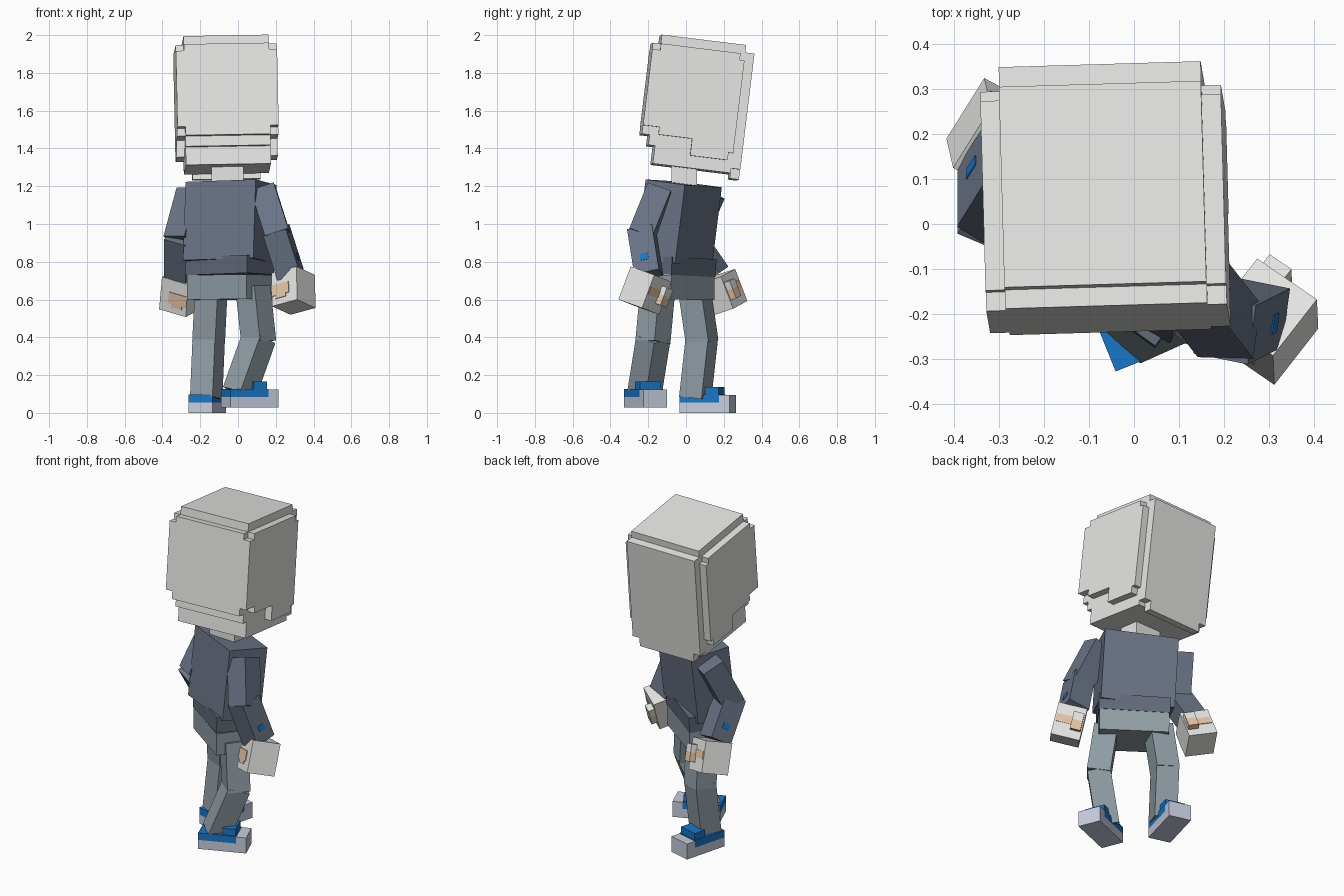
import bpy, bmesh, math
from mathutils import Matrix, Vector

if "Cube" in bpy.data.objects:
    bpy.data.objects.remove(bpy.data.objects["Cube"])


def material(name, r, g, b):
    m = bpy.data.materials.new(name)
    lin = [((c / 255 + 0.055) / 1.055) ** 2.4 for c in (r, g, b)]
    m.diffuse_color = (*lin, 1)
    m.use_nodes = True
    m.node_tree.nodes["Principled BSDF"].inputs["Base Color"].default_value = m.diffuse_color
    return m


LIGHT = material("pale_grey", 230, 230, 228)
SLATE = material("slate_jacket", 106, 116, 134)
HEM = material("dark_slate_hem", 97, 104, 119)
TEAL = material("grey_trousers", 144, 157, 165)
SOLE = material("cool_grey_sole", 198, 205, 221)
BLUE = material("bright_blue", 26, 118, 198)
PEACH = material("peach", 230, 198, 168)


def boxes(name, frame, parts, mat):
    """One object made of boxes given as (x0, x1, y0, y1, z0, z1) in a local frame."""
    bm = bmesh.new()
    for x0, x1, y0, y1, z0, z1 in parts:
        x0, x1 = sorted((x0, x1))
        m = Matrix.Translation(((x0 + x1) / 2, (y0 + y1) / 2, (z0 + z1) / 2))
        m = m @ Matrix.Diagonal((x1 - x0, y1 - y0, z1 - z0, 1))
        bmesh.ops.create_cube(bm, size=1, matrix=frame @ m)
    mesh = bpy.data.meshes.new(name)
    bm.to_mesh(mesh)
    bm.free()
    mesh.materials.append(mat)
    ob = bpy.data.objects.new(name, mesh)
    bpy.context.collection.objects.link(ob)
    return ob


def limb(name, bottom, top, w, d, yaw, mat, extra=0.0):
    """Box running from bottom to top; returns its frame (origin at middle)."""
    a, b = Vector(bottom), Vector(top)
    z = (b - a).normalized()
    x = Vector((math.cos(math.radians(yaw)), math.sin(math.radians(yaw)), 0))
    x = (x - z * x.dot(z)).normalized()
    y = z.cross(x)
    frame = Matrix.Translation((a + b) / 2) @ Matrix((x, y, z)).transposed().to_4x4()
    h = (b - a).length / 2 + extra
    boxes(name, frame, [(-w / 2, w / 2, -d / 2, d / 2, -h, h)], mat)
    return frame


# Head: core with raised slabs on each side, tilted
rad = math.radians
head = (Matrix.Translation((-0.065, 0.06, 1.735)) @ Matrix.Rotation(rad(1.7), 4, 'Z')
        @ Matrix.Rotation(rad(-1), 4, 'Y') @ Matrix.Rotation(rad(-7), 4, 'X'))
C, O = 0.225, 0.268
boxes("head_core", head, [(-C, C, -C, C, -0.35, 0.238), (-C, C, -0.19, C, -0.445, -0.35)], LIGHT)
boxes("head_front_slab", head, [(-C, C, -0.267, -C, -0.296, 0.19),
                                (-O, -C, -0.267, -C, -0.25, 0.155),
                                (C, O, -0.267, -C, -0.25, 0.155)], LIGHT)
boxes("head_back_slab", head, [(-C, C, C, 0.274, -0.42, 0.198),
                               (-0.18, 0.18, C, 0.274, -0.473, -0.42)], LIGHT)
for side, s in (("left", -1), ("right", 1)):
    boxes("head_side_slab_" + side, head, [(s * C, s * O, -C, 0.2, -0.25, 0.19),
                                           (s * C, s * O, 0.2, C, -0.34, 0.155),
                                           (s * C, s * O, -0.18, 0.0, -0.29, -0.25),
                                           (s * C, s * O, 0.0, 0.2, -0.38, -0.25)], LIGHT)

# Neck and trunk
limb("neck", (-0.055, -0.01, 1.18), (-0.055, -0.01, 1.34), 0.17, 0.135, 0, LIGHT)
limb("torso", (-0.05, -0.064, 0.80), (-0.037, -0.012, 1.215), 0.42, 0.237, -28, SLATE)
limb("jacket_hem", (-0.043, -0.06, 0.73), (-0.043, -0.055, 0.825), 0.40, 0.245, -36, HEM)
limb("hips", (-0.043, -0.062, 0.60), (-0.043, -0.06, 0.73), 0.39, 0.24, -36, TEAL)

# Legs: hip, knee, ankle
for side, hip, knee, ankle, yaw in (
        ("left", (-0.142, 0.045, 0.65), (-0.155, 0.083, 0.39), (-0.168, 0.05, 0.09), -24),
        ("right", (0.08, -0.15, 0.65), (0.108, -0.174, 0.39), (0.01, -0.218, 0.115), -40)):
    limb("thigh_" + side, knee, hip, 0.132, 0.132, yaw, TEAL, 0.015)
    limb("shin_" + side, ankle, knee, 0.13, 0.13, yaw, TEAL, 0.01)

# Shoes: toe along local +y
L, W = 0.137, 0.067
for side, loc, yaw in (("left", (-0.163, 0.115, 0), -15), ("right", (0.061, -0.215, 0.028), -68)):
    f = Matrix.Translation(loc) @ Matrix.Rotation(rad(yaw), 4, 'Z')
    boxes("sole_" + side, f, [(-W, W, -L, L, 0, 0.055), (-W, W, 0.08, L, 0.055, 0.095)], SOLE)
    boxes("shoe_upper_" + side, f, [(-W, W, -L, 0.08, 0.055, 0.098),
                                    (-0.06, 0.06, 0.0, 0.075, 0.098, 0.138)], BLUE)

# Arms: shoulder, elbow, wrist, the hand's own top and bottom, yaw of arm and hand
for side, s, shoulder, elbow, wrist, h0, h1, yaw, hand_yaw in (
        ("left", -1, (-0.243, 0.115, 1.15), (-0.305, 0.015, 0.92), (-0.305, 0.14, 0.74),
         (-0.29, 0.155, 0.72), (-0.305, 0.22, 0.55), -32, -32),
        ("right", 1, (0.14, -0.145, 1.165), (0.208, -0.232, 0.95), (0.272, -0.2, 0.75),
         (0.292, -0.185, 0.735), (0.295, -0.25, 0.56), -8, -38)):
    limb("upper_arm_" + side, elbow, shoulder, 0.13, 0.13, yaw, SLATE, 0.015)
    f = limb("forearm_" + side, wrist, elbow, 0.128, 0.135, yaw, SLATE, 0.02)
    # Small blue cuff mark on the outer face
    boxes("cuff_mark_" + side, f, [(s * 0.062, s * 0.067, -0.022, 0.022, -0.06, -0.025)], BLUE)
    f = limb("hand_" + side, h1, h0, 0.165, 0.165, hand_yaw, LIGHT)
    # Thumb on the inner side, pale above and peach below, with peach patches beside it
    boxes("thumb_" + side, f, [(-s * 0.015, -s * 0.075, 0.07, 0.118, 0.01, 0.055)], LIGHT)
    boxes("thumb_tip_" + side, f, [(-s * 0.015, -s * 0.075, 0.07, 0.118, -0.045, 0.01)], PEACH)
    boxes("hand_patch_" + side, f, [(s * 0.075, -s * 0.015, 0.08, 0.086, -0.015, 0.03)], PEACH)
    boxes("palm_patch_" + side, f, [(-s * 0.082, s * 0.03, -0.087, -0.08, -0.04, 0.022),
                                    (-s * 0.055, s * 0.01, -0.087, -0.08, -0.058, -0.04)], PEACH)
